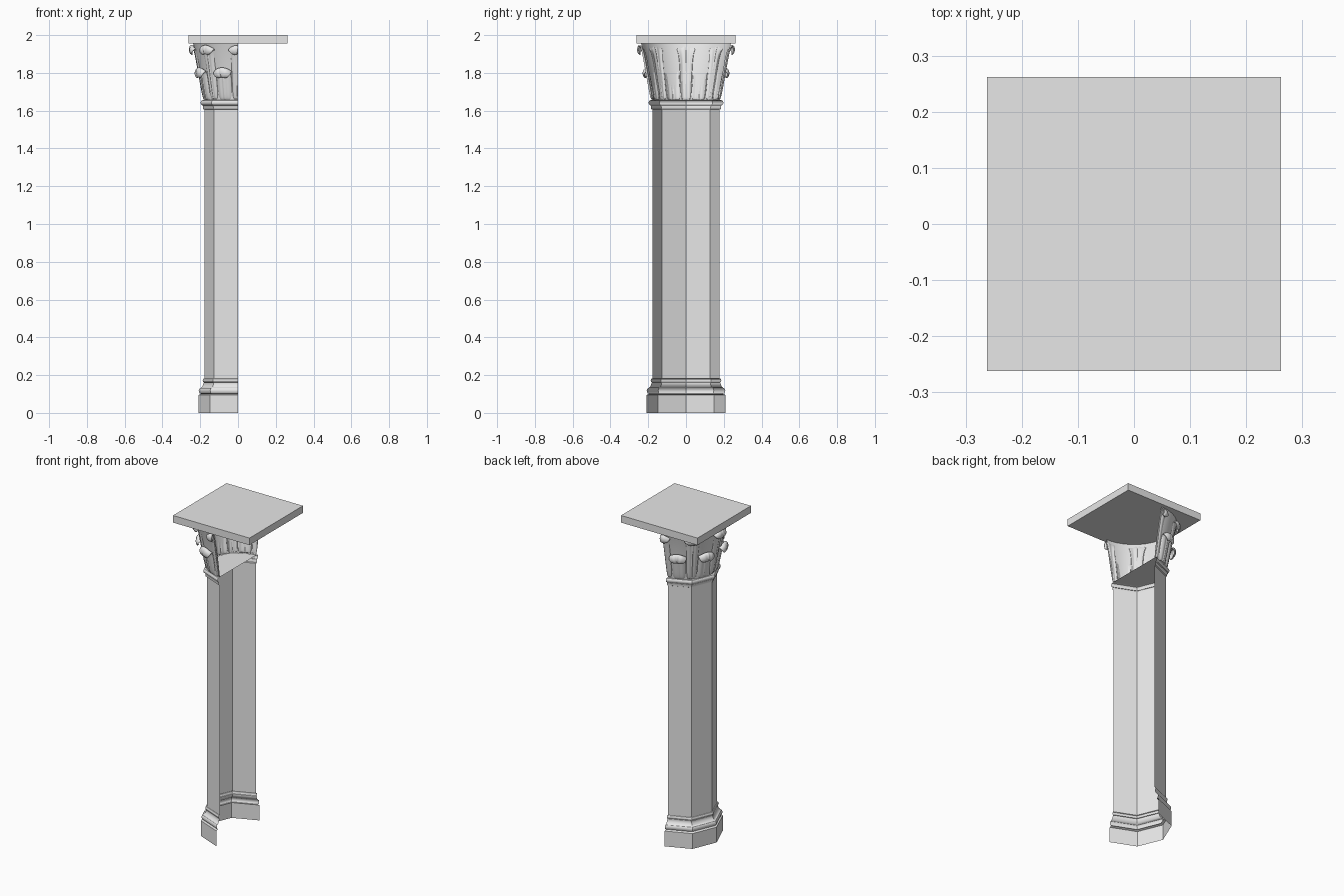
import bpy
import bmesh
from math import cos, sin, radians

cube = bpy.data.objects.get("Cube")
if cube:
    bpy.data.objects.remove(cube, do_unlink=True)

stone = bpy.data.materials.new("grey_stone")
stone.use_nodes = True
stone.diffuse_color = (0.8, 0.8, 0.8, 1)
stone.node_tree.nodes["Principled BSDF"].inputs["Base Color"].default_value = (0.8, 0.8, 0.8, 1)


def finish(name, bm, angle=30):
    """Turn a bmesh into a stone object, smooth with sharp corners kept."""
    mesh = bpy.data.meshes.new(name)
    bm.to_mesh(mesh)
    bm.free()
    mesh.materials.append(stone)
    obj = bpy.data.objects.new(name, mesh)
    bpy.context.collection.objects.link(obj)
    bpy.ops.object.select_all(action="DESELECT")
    obj.select_set(True)
    bpy.context.view_layer.objects.active = obj
    bpy.ops.object.shade_smooth_by_angle(angle=radians(angle))
    return obj


def skin(bm, rows):
    """Join successive rows of points with quads."""
    rows = [[bm.verts.new(p) for p in row] for row in rows]
    for a, b in zip(rows, rows[1:]):
        for j in range(len(a) - 1):
            bm.faces.new((a[j], a[j + 1], b[j + 1], b[j]))


def half_shell(name, profile, segments):
    """Open half turn of a (radius, height) profile on the -x side."""
    bm = bmesh.new()
    angles = [radians(90 + 180 * j / segments) for j in range(segments + 1)]
    skin(bm, [[(r * cos(a), r * sin(a), z) for a in angles] for r, z in profile])
    return finish(name, bm)


def torus(r, z, bulge, half):
    """Half-round moulding bulging from radius r about height z."""
    steps = [radians(-90 + 30 * k) for k in range(7)]
    return [(r + bulge * cos(t), z + half * sin(t)) for t in steps]


# Octagonal base, shaft and necking
half_shell("plinth", [(0.21, 0), (0.21, 0.095), (0.196, 0.1)], 4)
half_shell("base_moulding",
           [(0.196, 0.1)] + torus(0.196, 0.117, 0.012, 0.016)
           + [(0.192, 0.137), (0.186, 0.145), (0.183, 0.155), (0.184, 0.162)]
           + torus(0.179, 0.172, 0.008, 0.01) + [(0.178, 0.184)], 4)
half_shell("shaft", [(0.178, 0.184), (0.178, 1.605)], 4)
half_shell("necking",
           [(0.178, 1.605), (0.184, 1.608), (0.184, 1.618), (0.188, 1.627)]
           + torus(0.186, 1.642, 0.012, 0.014) + [(0.175, 1.656)], 4)

# Flat floor inside the capital
bm = bmesh.new()
bm.faces.new([bm.verts.new((0.186 * cos(radians(a)), 0.186 * sin(radians(a)), 1.656))
              for a in range(90, 271, 45)])
finish("capital_floor", bm)

# Smooth flaring bell
bell = []
for k in range(11):
    t = k / 10
    bell.append((0.178 + 0.034 * t + 0.026 * t * t, 1.656 + 0.3 * t))
half_shell("capital_bell", bell, 32)

# Leaf centre lines: radius, height, half width, droop of the edges
lower = [(0.180, 1.656, 0.040, 0), (0.193, 1.72, 0.043, 0), (0.204, 1.78, 0.043, 0),
         (0.211, 1.815, 0.045, 0.01), (0.222, 1.828, 0.052, 0.02),
         (0.235, 1.822, 0.054, 0.026), (0.240, 1.798, 0.042, 0.02),
         (0.230, 1.776, 0.018, 0.004)]
upper = [(0.181, 1.656, 0.028, 0), (0.200, 1.76, 0.032, 0), (0.216, 1.85, 0.036, 0),
         (0.226, 1.905, 0.042, 0.005), (0.238, 1.943, 0.052, 0.016),
         (0.251, 1.947, 0.056, 0.026), (0.259, 1.925, 0.045, 0.02),
         (0.249, 1.898, 0.018, 0.004)]


def leaf(name, path, degrees):
    bm = bmesh.new()
    across = [-1, -0.7, -0.45, -0.15, 0, 0.15, 0.45, 0.7, 1]
    rows = []
    for r, z, width, droop in path:
        row = []
        for u in across:
            # raised midrib with a shallow groove at each side
            groove = 0.006 if abs(u) == 0.15 else 0
            radius = r - 0.012 * u * u - groove + 0.002
            a = radians(degrees) + u * width / r
            row.append((radius * cos(a), radius * sin(a), z - droop * u * u))
        rows.append(row)
    skin(bm, rows)
    # trim everything past the open side of the column
    bmesh.ops.bisect_plane(bm, geom=bm.verts[:] + bm.edges[:] + bm.faces[:],
                           plane_co=(0, 0, 0), plane_no=(1, 0, 0), clear_outer=True)
    obj = finish(name, bm, 60)
    thick = obj.modifiers.new("thickness", "SOLIDIFY")
    thick.thickness = 0.009
    thick.offset = 0
    smooth = obj.modifiers.new("rounding", "SUBSURF")
    smooth.levels = smooth.render_levels = 2


for n in range(4):
    leaf(f"lower_leaf_{n + 1}", lower, 112.5 + 45 * n)
for n in range(5):
    leaf(f"upper_leaf_{n + 1}", upper, 90 + 45 * n)

# Square slab on top
bm = bmesh.new()
bmesh.ops.create_cube(bm, size=1)
for v in bm.verts:
    v.co = (v.co.x * 0.524, v.co.y * 0.524, 1.978 + v.co.z * 0.044)
finish("abacus", bm)
